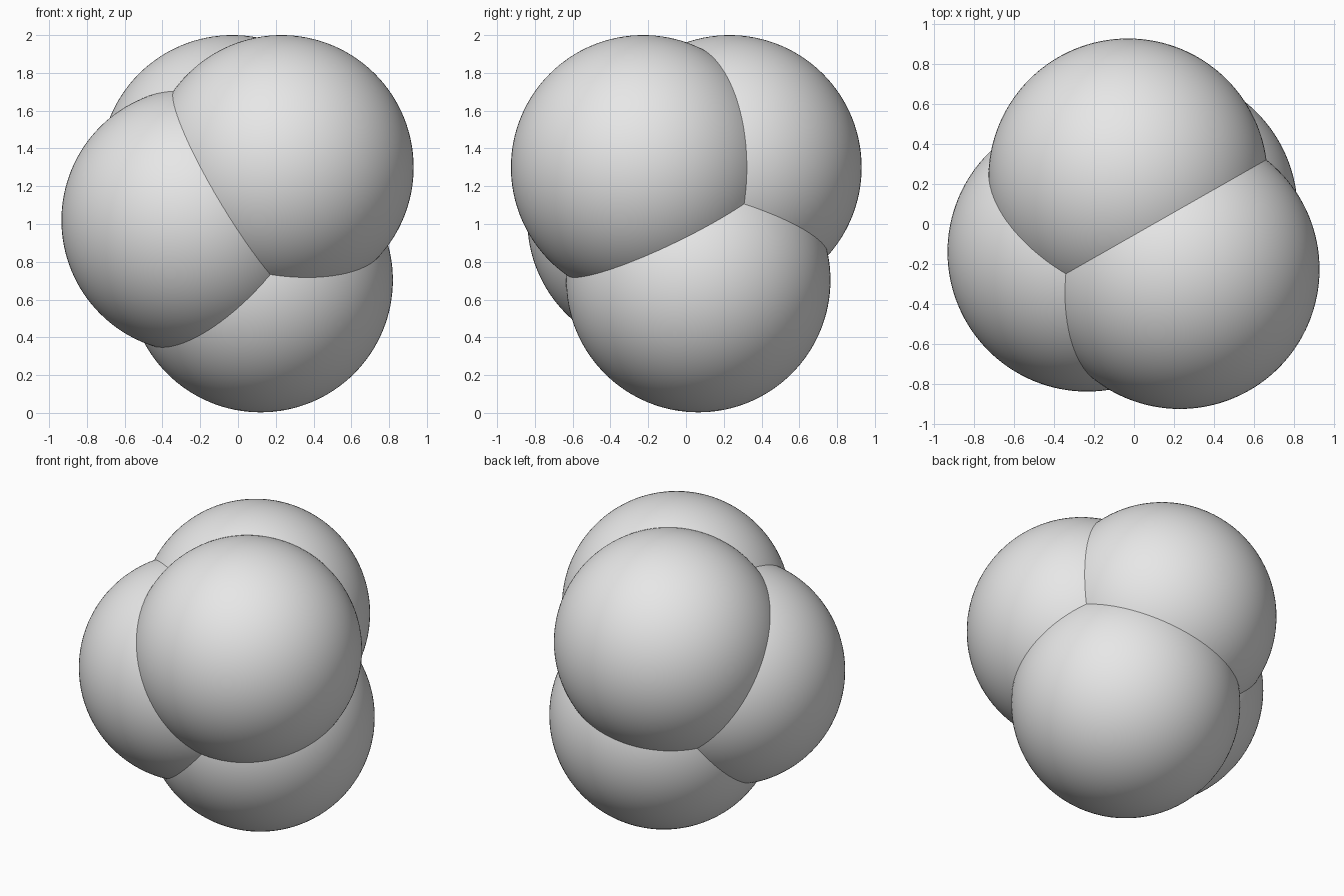
import bpy

# Remove the default cube
cube = bpy.data.objects.get("Cube")
if cube:
    bpy.data.objects.remove(cube, do_unlink=True)

# Single plain grey
grey = bpy.data.materials.new("light_grey")
grey.use_nodes = True
colour = (0.8, 0.8, 0.8, 1.0)
grey.diffuse_color = colour
grey.node_tree.nodes["Principled BSDF"].inputs["Base Color"].default_value = colour

RADIUS = 0.7

# Four equal overlapping balls, clustered as a loose tetrahedron
balls = {
    "upper_front_ball": (0.23, -0.227, 1.3),
    "upper_back_ball": (-0.03, 0.23, 1.3),
    "right_side_ball": (-0.235, -0.14, 1.02),
    "lower_ball": (0.12, 0.065, 0.703),
}


def add_ball(name, centre):
    bpy.ops.mesh.primitive_uv_sphere_add(
        segments=128, ring_count=64, radius=RADIUS, location=centre)
    ball = bpy.context.object
    ball.name = name
    ball.data.materials.append(grey)
    bpy.ops.object.shade_smooth()


for name, centre in balls.items():
    add_ball(name, centre)
